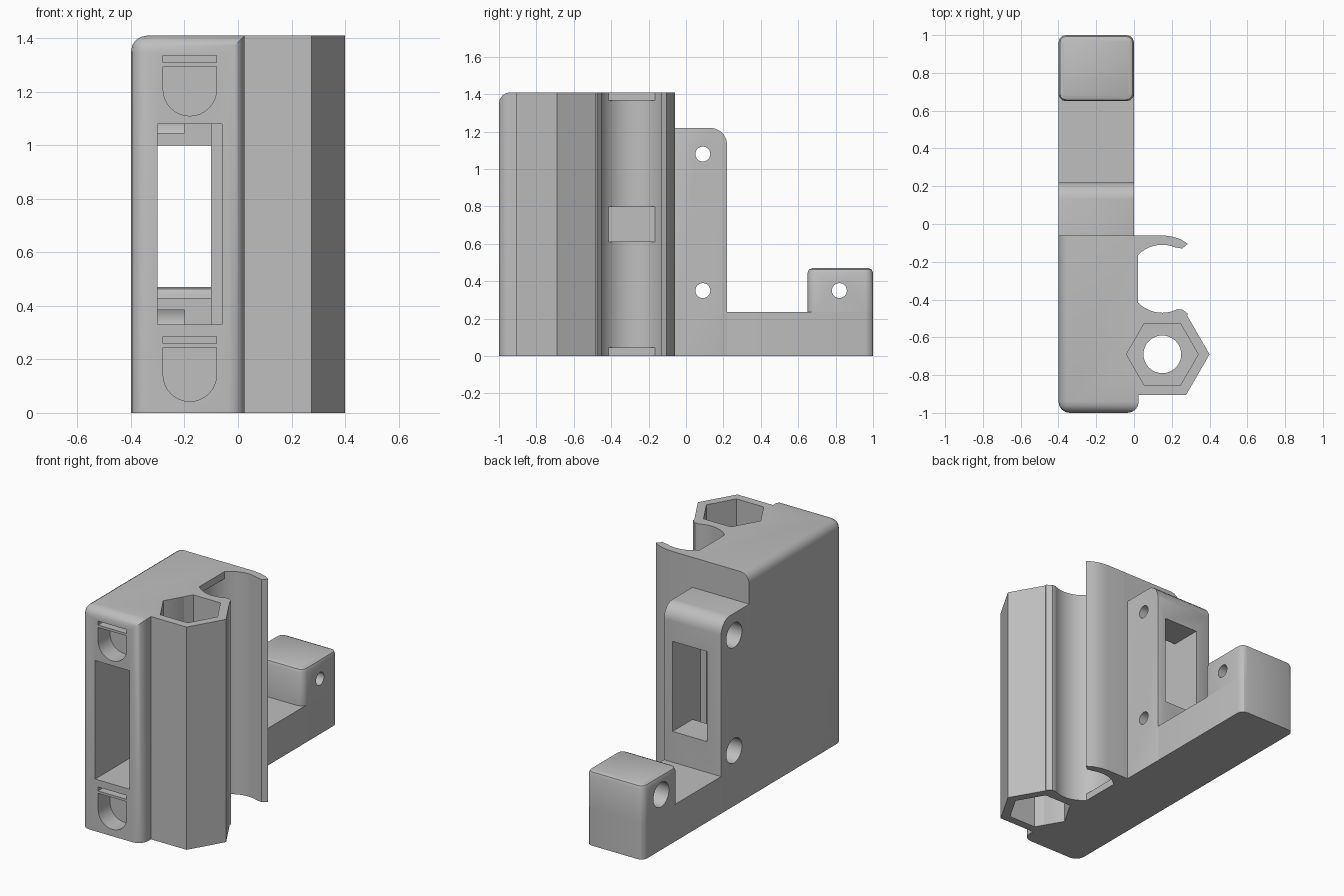
import bpy
import bmesh
from math import cos, sin, pi, radians

if "Cube" in bpy.data.objects:
    bpy.data.objects.remove(bpy.data.objects["Cube"], do_unlink=True)

GREY = (0.52, 0.52, 0.52, 1.0)
grey = bpy.data.materials.new("plain grey")
grey.use_nodes = True
grey.diffuse_color = GREY
grey.node_tree.nodes["Principled BSDF"].inputs["Base Color"].default_value = GREY


def prism(name, points, axis, start, end):
    """Extrude a 2D outline along an axis; the outline uses the other two axes in order."""
    def place(p, d):
        p = list(p)
        p.insert("xyz".index(axis), d)
        return p
    bm = bmesh.new()
    face = bm.faces.new([bm.verts.new(place(p, start)) for p in points])
    moved = bmesh.ops.extrude_face_region(bm, geom=[face])["geom"]
    for v in moved:
        if isinstance(v, bmesh.types.BMVert):
            v.co["xyz".index(axis)] = end
    bmesh.ops.recalc_face_normals(bm, faces=bm.faces[:])
    mesh = bpy.data.meshes.new(name)
    bm.to_mesh(mesh)
    bm.free()
    mesh.materials.append(grey)
    obj = bpy.data.objects.new(name, mesh)
    bpy.context.collection.objects.link(obj)
    return obj


def box(name, x, y, z):
    return prism(name, [(x[0], y[0]), (x[1], y[0]), (x[1], y[1]), (x[0], y[1])], "z", *z)


def ring(cx, cy, r, sides, first=0.0, last=2 * pi, closed=True):
    steps = sides if closed else sides - 1
    return [(cx + r * cos(first + (last - first) * i / steps),
             cy + r * sin(first + (last - first) * i / steps)) for i in range(sides)]


def bevel(obj, width, segments, rule):
    """Round the edges whose midpoint satisfies the rule."""
    bm = bmesh.new()
    bm.from_mesh(obj.data)
    edges = [e for e in bm.edges if rule((e.verts[0].co + e.verts[1].co) / 2)]
    bmesh.ops.bevel(bm, geom=edges, offset=width, segments=segments,
                    profile=0.5, affect="EDGES", clamp_overlap=True)
    bm.to_mesh(obj.data)
    bm.free()


def near(a, b):
    return abs(a - b) < 0.002


H = 1.41                 # full height
L, R = -0.40, 0.0        # side walls
BR = 0.025               # right wall of the main body
BACK = -0.06             # back of the main body
HEX = (0.15, -0.69)
ROD = (0.15, -0.29)

# Main body, rounded at the front, top left and top back
body = box("main_body", (L, BR), (-1, BACK), (0, H))
bevel(body, 0.06, 4, lambda m: (near(m.y, -1) and m.z > 0.1)
      or (near(m.x, L) and near(m.z, H)))

# Rear post
post = box("rear_post", (L, R), (BACK, 0.22), (0, 1.22))
bevel(post, 0.09, 5, lambda m: near(m.y, 0.22) and near(m.z, 1.22))
bevel(post, 0.03, 2, lambda m: near(m.z, 1.22) and (near(m.x, L) or near(m.x, R)))
bevel(post, 0.025, 2, lambda m: near(m.y, 0.22) and not near(m.x, -0.2) and m.z > 0.3)

# Foot rail and end block
foot = box("foot_rail", (L, R), (0.22, 1), (0, 0.235))
bevel(foot, 0.04, 3, lambda m: near(m.y, 1) and near(m.z, 0.1175))
block = box("end_block", (L, R), (0.65, 1), (0.235, 0.47))
bevel(block, 0.04, 3, lambda m: near(m.z, 0.3525))
bevel(block, 0.025, 2, lambda m: near(m.z, 0.47))

# Hexagonal socket tube
tube = prism("hex_tube", ring(*HEX, 0.25, 6), "z", 0, H)

# Clip arms around the rod channel
back_arm = prism("back_clip_arm", [
    (-0.1, BACK), (0.15, BACK), (0.2, -0.066), (0.245, -0.08), (0.285, -0.105),
    (0.255, -0.13), (0.2, -0.12), (0.15, -0.12), (0.02, -0.2), (-0.1, -0.2)], "z", 0, H)
front_arm = prism("front_clip_arm", [
    (-0.05, -0.38), (0.02, -0.38), (0.1, -0.44), (0.2, -0.45), (0.255, -0.452),
    (0.285, -0.475), (0.273, -0.5), (0.25, -0.55), (-0.05, -0.55)], "z", 0, H)

# Cutters
window = [box("front_window_cutter", (-0.3, -0.06), (-1.1, 0.02), (0.33, 1.08)),
          box("back_window_cutter", (-0.3, -0.06), (0.0, 0.3), (0.43, 1.0))]
channel = prism("rod_channel_cutter", ring(*ROD, 0.18, 48), "z", -0.1, H + 0.1)
pockets = [prism("lower_hex_cutter", ring(*HEX, 0.19, 6), "z", -0.1, 0.4),
           prism("upper_hex_cutter", ring(*HEX, 0.19, 6), "z", H - 0.4, H + 0.1),
           prism("hex_bore_cutter", ring(*HEX, 0.1, 32), "z", 0.2, H - 0.2)]

# Thumb recesses with a thin slot above each
recesses = []
for flat_top, arc_z in ((1.295, 1.21), (0.245, 0.143)):
    outline = ring(-0.18, arc_z, 0.1, 17, pi, 2 * pi, False)
    outline += [(-0.08, flat_top), (-0.28, flat_top)]
    recesses.append(prism("thumb_recess_cutter", outline, "y", -1.1, -0.88))
    recesses.append(box("thin_slot_cutter", (-0.28, -0.08), (-1.1, -0.95),
                        (flat_top + 0.015, flat_top + 0.04)))


def screw_hole(y, z):
    return [prism("screw_cutter", ring(y, z, 0.04, 24), "x", -0.5, 0.1),
            prism("screw_head_cutter", ring(y, z, 0.078, 32), "x", -0.5, -0.2)]


post_holes = screw_hole(0.09, 1.08) + screw_hole(0.09, 0.35)
block_holes = screw_hole(0.82, 0.35)

cuts = {
    body: window[:1] + [channel] + pockets + recesses,
    post: window + post_holes,
    block: block_holes,
    tube: window[:1] + [channel] + pockets,
    back_arm: [channel],
    front_arm: [channel] + pockets,
}
for obj, cutters in cuts.items():
    for cutter in cutters:
        mod = obj.modifiers.new("cut", "BOOLEAN")
        mod.operation = "DIFFERENCE"
        mod.solver = "EXACT"
        mod.object = cutter

# Apply the cuts and drop the cutters
graph = bpy.context.evaluated_depsgraph_get()
graph.update()
meshes = {o: bpy.data.meshes.new_from_object(o.evaluated_get(graph)) for o in cuts}
for obj, mesh in meshes.items():
    obj.modifiers.clear()
    obj.data = mesh
for cutter in {c for cutters in cuts.values() for c in cutters}:
    bpy.data.objects.remove(cutter, do_unlink=True)

# Flat rest pads in the rod channel
pads = [box("rod_pad", (-0.06, 0.02), (-0.42, -0.16), z)
        for z in ((0, 0.045), (0.61, 0.8), (1.365, H))]

# Smooth the round faces, keep the edges sharp
bpy.ops.object.select_all(action="DESELECT")
parts = list(cuts) + [foot] + pads
for obj in parts:
    obj.select_set(True)
bpy.context.view_layer.objects.active = body
bpy.ops.object.shade_smooth_by_angle(angle=radians(30))
